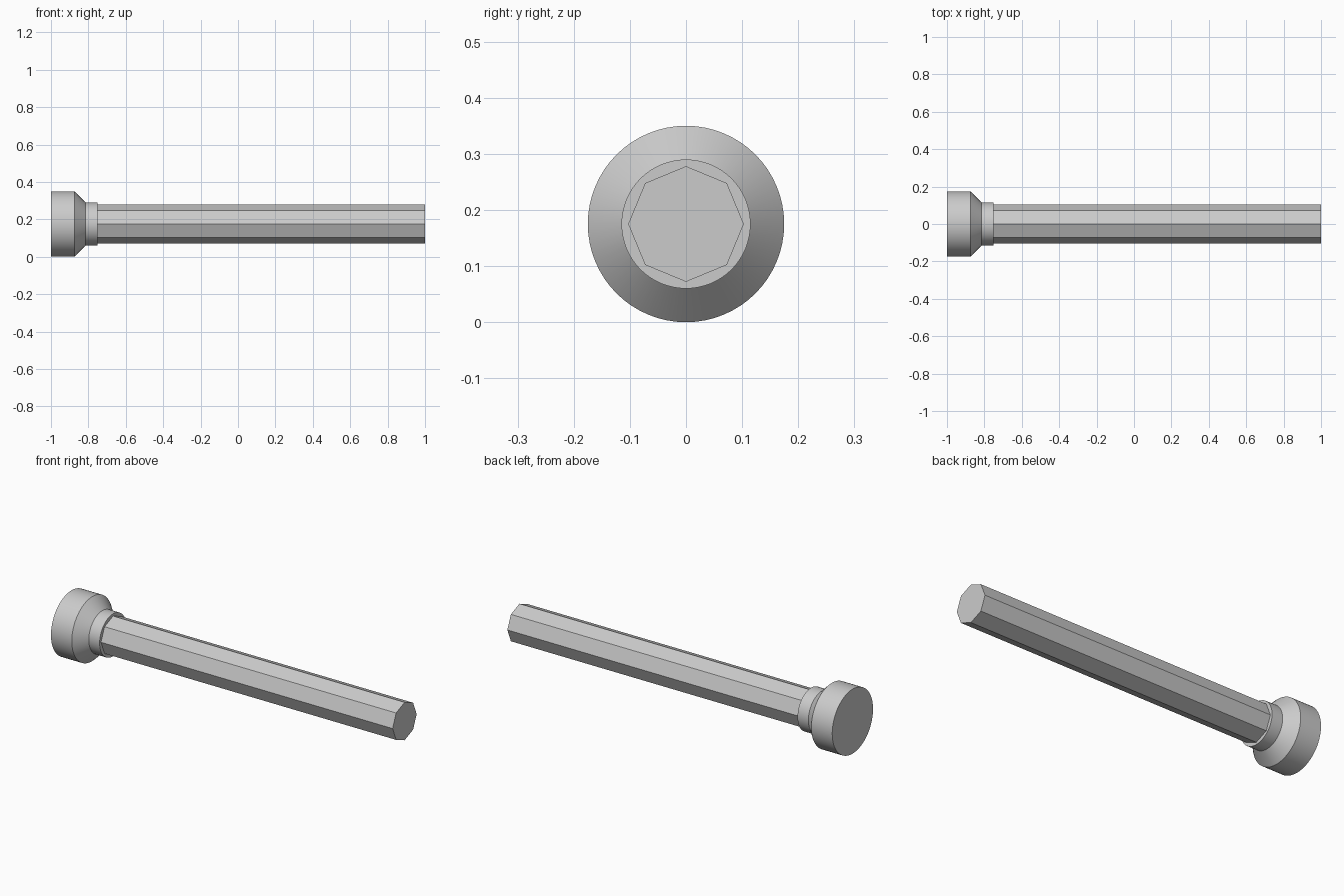
import bpy
import bmesh
from math import cos, sin, tau, radians

cube = bpy.data.objects.get("Cube")
if cube:
    bpy.data.objects.remove(cube, do_unlink=True)

AXIS_Z = 0.175

steel = bpy.data.materials.new("grey steel")
steel.use_nodes = True
colour = (0.6, 0.6, 0.6, 1)
steel.diffuse_color = colour
steel.node_tree.nodes["Principled BSDF"].inputs["Base Color"].default_value = colour


def turned_part(name, profile, sides, smooth):
    """Closed solid turned about the long axis from (x, radius) points."""
    bm = bmesh.new()
    rings = []
    for x, r in profile:
        rings.append([bm.verts.new((x, r * sin(tau * i / sides), AXIS_Z + r * cos(tau * i / sides)))
                      for i in range(sides)])
    for a, b in zip(rings, rings[1:]):
        for i in range(sides):
            j = (i + 1) % sides
            bm.faces.new((a[i], a[j], b[j], b[i]))
    bm.faces.new(rings[0])
    bm.faces.new(rings[-1])
    bmesh.ops.recalc_face_normals(bm, faces=bm.faces[:])
    mesh = bpy.data.meshes.new(name)
    bm.to_mesh(mesh)
    bm.free()
    mesh.materials.append(steel)
    obj = bpy.data.objects.new(name, mesh)
    bpy.context.collection.objects.link(obj)
    if smooth:
        bpy.ops.object.select_all(action='DESELECT')
        obj.select_set(True)
        bpy.context.view_layer.objects.active = obj
        bpy.ops.object.shade_smooth_by_angle(angle=radians(30))
    return obj


# Round head with a chamfered shoulder and a narrow collar
turned_part("head_and_collar",
            [(-1, 0.175), (-0.875, 0.175), (-0.815, 0.115), (-0.75, 0.115)], 64, True)

# Eight-sided shaft seated in the collar
turned_part("shaft", [(-0.78, 0.103), (1, 0.103)], 8, False)
